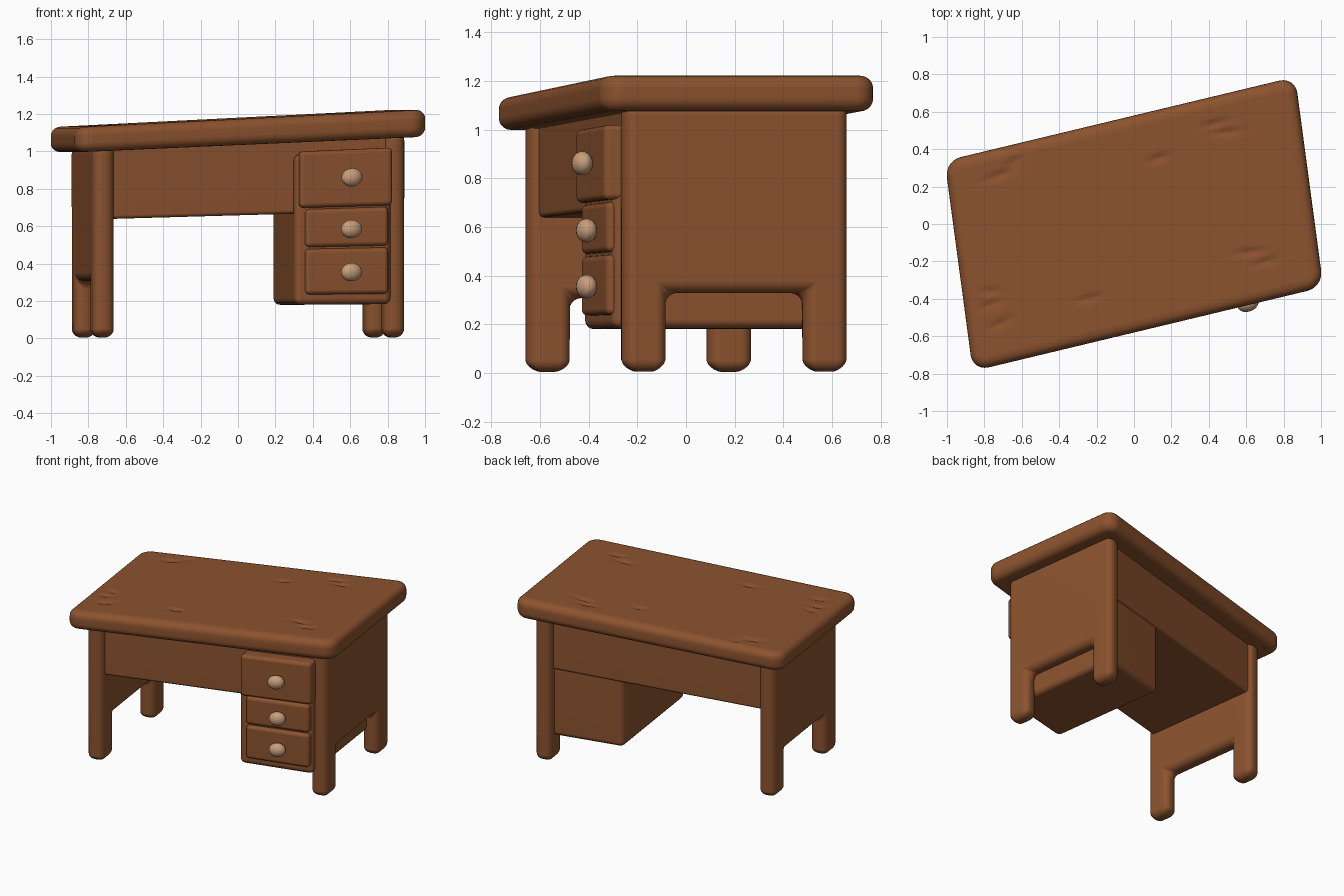
import bpy, bmesh, math
from mathutils import Vector, Matrix

if "Cube" in bpy.data.objects:
    bpy.data.objects.remove(bpy.data.objects["Cube"])


def material(name, rgb):
    m = bpy.data.materials.new(name)
    m.diffuse_color = (*rgb, 1)
    m.use_nodes = True
    m.node_tree.nodes["Principled BSDF"].inputs["Base Color"].default_value = m.diffuse_color
    return m


WOOD = material("warm brown wood", (0.262, 0.086, 0.028))
KNOB = material("pale tan knob", (0.58, 0.34, 0.20))


def skew(p):
    """Cartoon lean of the desk: skewed plan, taller toward the right."""
    u, v, w = p
    return Vector((u - 0.134 * v, 0.24 * u + v, w * (1 + 0.043 * u)))


def finish(name, bm, mat, angle=40):
    bmesh.ops.recalc_face_normals(bm, faces=bm.faces[:])
    for v in bm.verts:
        v.co = skew(v.co)
    me = bpy.data.meshes.new(name)
    bm.to_mesh(me)
    bm.free()
    me.materials.append(mat)
    ob = bpy.data.objects.new(name, me)
    bpy.context.collection.objects.link(ob)
    bpy.ops.object.select_all(action='DESELECT')
    ob.select_set(True)
    bpy.context.view_layer.objects.active = ob
    bpy.ops.object.shade_smooth_by_angle(angle=math.radians(angle))
    ob.modifiers.new("weighted", 'WEIGHTED_NORMAL').keep_sharp = True


def round_edges(bm, width, segs=4):
    bmesh.ops.bevel(bm, geom=bm.edges[:], offset=width, segments=segs, profile=0.5,
                    affect='EDGES', clamp_overlap=True)


def rounded_box(name, lo, hi, width):
    bm = bmesh.new()
    lo, hi = Vector(lo), Vector(hi)
    m = Matrix.Translation((lo + hi) / 2) @ Matrix.Diagonal((*(hi - lo), 1))
    bmesh.ops.create_cube(bm, size=1, matrix=m)
    round_edges(bm, width)
    finish(name, bm, WOOD)


# Table top: stacked rounded rectangles give the soft rim
HX, HY, RC, RIM, Z0, Z1 = 0.937, 0.562, 0.085, 0.05, 1.037, 1.177


def ring(bm, inset, z):
    verts = []
    for k, (sx, sy) in enumerate([(1, 1), (-1, 1), (-1, -1), (1, -1)]):
        for i in range(7):
            a = math.radians(90 * k + 15 * i)
            verts.append(bm.verts.new((sx * (HX - RC) + (RC - inset) * math.cos(a),
                                       sy * (HY - RC) + (RC - inset) * math.sin(a), z)))
    return verts


bm = bmesh.new()
arc = [math.radians(18 * i) for i in range(6)]
levels = [(RIM * (1 - math.sin(a)), Z0 + RIM * (1 - math.cos(a))) for a in arc]
levels += [(RIM * (1 - math.cos(a)), Z1 - RIM * (1 - math.sin(a))) for a in arc]
rings = [ring(bm, i, z) for i, z in levels]
for r0, r1 in zip(rings, rings[1:]):
    for j in range(len(r0)):
        k = (j + 1) % len(r0)
        bm.faces.new((r0[j], r0[k], r1[k], r1[j]))
bm.faces.new(rings[0][::-1])
bm.faces.new(rings[-1])

# Cut the flat surface into a grid so it can carry dents
NX, NY = 90, 70
for axis, half, n in ((0, HX - RIM, NX), (1, HY - RIM, NY)):
    for i in range(1, n):
        co, no = Vector(), Vector()
        co[axis], no[axis] = -half + 2 * half * i / n, 1
        flat = [f for f in bm.faces if all(v.co.z > Z1 - 1e-4 for v in f.verts)]
        geom = flat + list({e for f in flat for e in f.edges}) \
            + list({v for f in flat for v in f.verts})
        bmesh.ops.bisect_plane(bm, geom=geom, plane_co=co, plane_no=no, dist=1e-5)

# Shallow gouges in the wood: x, y, length, width, angle
gouges = [(-0.66, 0.42, 0.12, 0.018, 8), (-0.58, 0.47, 0.06, 0.022, 35),
          (0.49, 0.42, 0.09, 0.015, 0), (0.54, 0.36, 0.10, 0.015, -8),
          (0.17, 0.31, 0.07, 0.015, 5), (-0.79, -0.17, 0.06, 0.015, -20),
          (-0.80, -0.24, 0.07, 0.015, 8), (-0.76, -0.35, 0.08, 0.018, 15),
          (-0.28, -0.33, 0.08, 0.015, 0), (0.58, -0.29, 0.10, 0.015, -8),
          (0.66, -0.36, 0.08, 0.015, 5)]
for v in bm.verts:
    if v.co.z > Z1 - 1e-4 and abs(v.co.x) < HX - RIM - 0.01 and abs(v.co.y) < HY - RIM - 0.01:
        depth = 0
        for x, y, length, width, ang in gouges:
            c, s = math.cos(math.radians(ang)), math.sin(math.radians(ang))
            dx, dy = v.co.x - x, v.co.y - y
            p, q = (c * dx + s * dy) / length, (c * dy - s * dx) / width
            depth = max(depth, math.exp(-2 * p * p - q * q))
        v.co.z -= 0.012 * depth
finish("table_top", bm, WOOD, 60)

# Side frames: panel and two legs in one arch shape, with rounded feet
ARCH = [(-0.46, 0.005), (-0.284, 0.005), (-0.284, 0.318), (0.284, 0.318),
        (0.284, 0.005), (0.46, 0.005), (0.46, 1.07), (-0.46, 1.07)]
for side, name in ((-1, "left_side_frame"), (1, "right_side_frame")):
    bm = bmesh.new()
    face = bm.faces.new([bm.verts.new((side * 0.778 - 0.057, y, z)) for y, z in ARCH])
    ext = bmesh.ops.extrude_face_region(bm, geom=[face])
    bmesh.ops.translate(bm, vec=(0.114, 0, 0),
                        verts=[g for g in ext['geom'] if isinstance(g, bmesh.types.BMVert)])
    bmesh.ops.recalc_face_normals(bm, faces=bm.faces[:])
    round_edges(bm, 0.048, 5)
    for v in bm.verts:
        if v.co.z < 0.06:
            mid = math.copysign(0.372, v.co.y)
            v.co.y = mid + (v.co.y - mid) * (1 - 0.25 * ((0.06 - v.co.z) / 0.055) ** 2)
        v.co.y += 0.01 * side
    finish(name, bm, WOOD)

# Body under the top and the drawer cabinet
rounded_box("apron_body", (-0.75, -0.43, 0.66), (0.75, 0.425, 1.06), 0.02)
rounded_box("drawer_cabinet", (0.24, -0.48, 0.178), (0.755, 0.41, 0.975), 0.035)

# Drawers with knobs: left, right, bottom, top, front, knob height, knob depth
drawers = [("top", 0.262, 0.758, 0.69, 0.988, -0.518, 0.842, -0.555),
           ("middle", 0.294, 0.739, 0.482, 0.682, -0.504, 0.572, -0.537),
           ("bottom", 0.294, 0.739, 0.232, 0.472, -0.504, 0.347, -0.537)]
for label, x0, x1, z0, z1, front, kz, ky in drawers:
    rounded_box(label + "_drawer", (x0, front, z0), (x1, -0.40, z1), 0.024)
    bm = bmesh.new()
    m = Matrix.Translation((0.535, ky, kz)) @ Matrix.Diagonal((0.056, 0.042, 0.048, 1))
    bmesh.ops.create_uvsphere(bm, u_segments=20, v_segments=12, radius=1, matrix=m)
    finish(label + "_knob", bm, KNOB)
